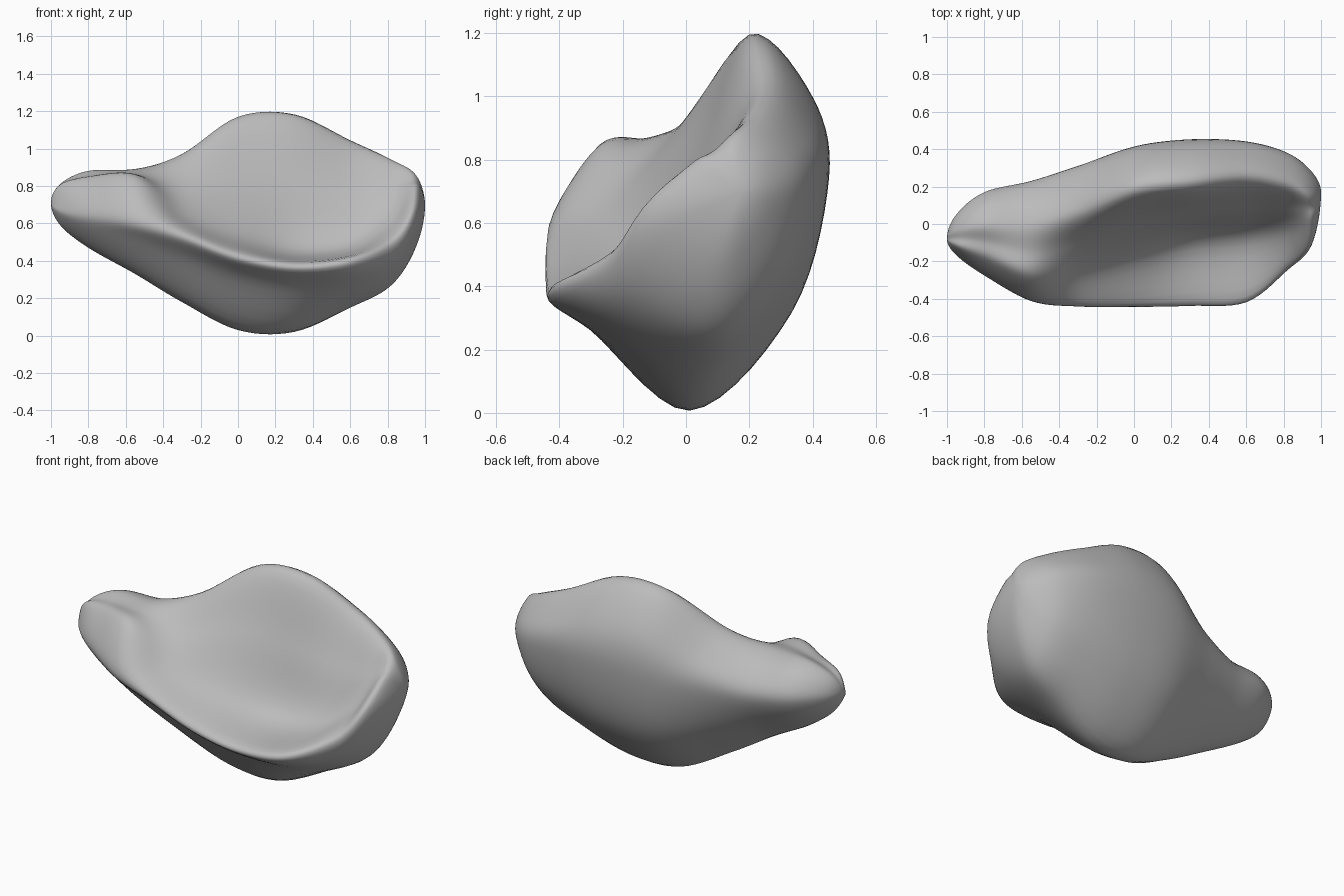
import bpy
import bmesh
from mathutils import Vector

cube = bpy.data.objects.get("Cube")
if cube:
    bpy.data.objects.remove(cube, do_unlink=True)

STEPS = 7   # smooth steps between neighbouring points, both ways


def spline(a, b, c, d, t):
    """Smooth curve from b to c, with a and d as outer neighbours."""
    start, end = (c - a) / 2, (d - b) / 2
    ease = t * t * (3 - 2 * t)
    return b.lerp(c, ease) + start * t * (1 - t) ** 2 - end * t * t * (1 - t)


def bulge(p, q, amount, where=.5):
    """Point on the way from p to q, pushed outwards to round the shell."""
    d = q - p
    return p.lerp(q, where) + Vector((0, d.z, -d.y)) * amount


def section(x, *pairs):
    """Closed cross-section at x from its lip, base, back, ridge and floor."""
    lip, base, back, ridge, floor = [Vector((x, y, z)) for y, z in pairs]
    # The underside is flat in the middle and rounder towards the ends
    under = bulge(lip, base, x * x / 4, .3)
    return [lip, under, base, bulge(base, back, .14), back,
            bulge(back, ridge, .16), ridge, ridge.lerp(floor, .5), floor]


def mirrored(ring, tip):
    """The ring reflected through the tip, so the surface rounds over it."""
    return [Vector((p.x, 2 * tip.y - p.y, 2 * tip.z - p.z)) for p in ring]


# Columns: lip, base, back, ridge and floor as (y, z)
sections = [
    section(-.95, (-.16, .7), (-.07, .59), (.05, .71), (-.03, .81), (-.12, .8)),
    section(-.8, (-.27, .68), (-.07, .47), (.17, .7), (0, .88), (-.18, .83)),
    section(-.55, (-.41, .63), (-.1, .33), (.23, .68), (0, .89), (-.28, .84)),
    section(-.3, (-.44, .54), (-.06, .18), (.31, .7), (.06, .97), (-.27, .65)),
    section(0, (-.44, .43), (0, .03), (.41, .7), (.18, 1.17), (-.18, .55)),
    section(.3, (-.43, .38), (.02, .02), (.45, .74), (.21, 1.18), (-.1, .47)),
    section(.6, (-.41, .41), (.08, .15), (.44, .74), (.24, 1.04), (-.08, .48)),
    section(.82, (-.24, .5), (.1, .27), (.38, .71), (.21, .94), (-.04, .62)),
    section(.95, (-.1, .67), (.1, .47), (.28, .69), (.16, .86), (.02, .79)),
]
count = len(sections[0])
right_tip = Vector((-1, -.08, .71))
left_tip = Vector((1, .17, .7))
padded = [mirrored(sections[0], right_tip), [right_tip] * count, *sections,
          [left_tip] * count, mirrored(sections[-1], left_tip)]

# Blend the sections along the body, then round each resulting ring
rings = []
for window in zip(padded, padded[1:], padded[2:], padded[3:]):
    for s in range(STEPS):
        coarse = [spline(*points, s / STEPS) for points in zip(*window)]
        rings.append([
            spline(coarse[j - 1], coarse[j], coarse[(j + 1) % count],
                   coarse[(j + 2) % count], k / STEPS)
            for j in range(count) for k in range(STEPS)])
rings.append([left_tip] * len(rings[0]))

# Skin the rings into one closed body
bm = bmesh.new()
grid = [[bm.verts.new(p) for p in ring] for ring in rings]
for near, far in zip(grid, grid[1:]):
    for j in range(len(near)):
        bm.faces.new((near[j - 1], near[j], far[j], far[j - 1]))
bmesh.ops.remove_doubles(bm, verts=bm.verts, dist=.0005)
bmesh.ops.recalc_face_normals(bm, faces=bm.faces)
for face in bm.faces:
    face.smooth = True

mesh = bpy.data.meshes.new("scooped_body")
bm.to_mesh(mesh)
bm.free()
body = bpy.data.objects.new("scooped_body", mesh)
bpy.context.collection.objects.link(body)

# Single plain grey
grey = bpy.data.materials.new("plain_grey")
grey.use_nodes = True
colour = (.5, .5, .5, 1)
grey.diffuse_color = colour
shader = grey.node_tree.nodes["Principled BSDF"]
shader.inputs["Base Color"].default_value = colour
mesh.materials.append(grey)
